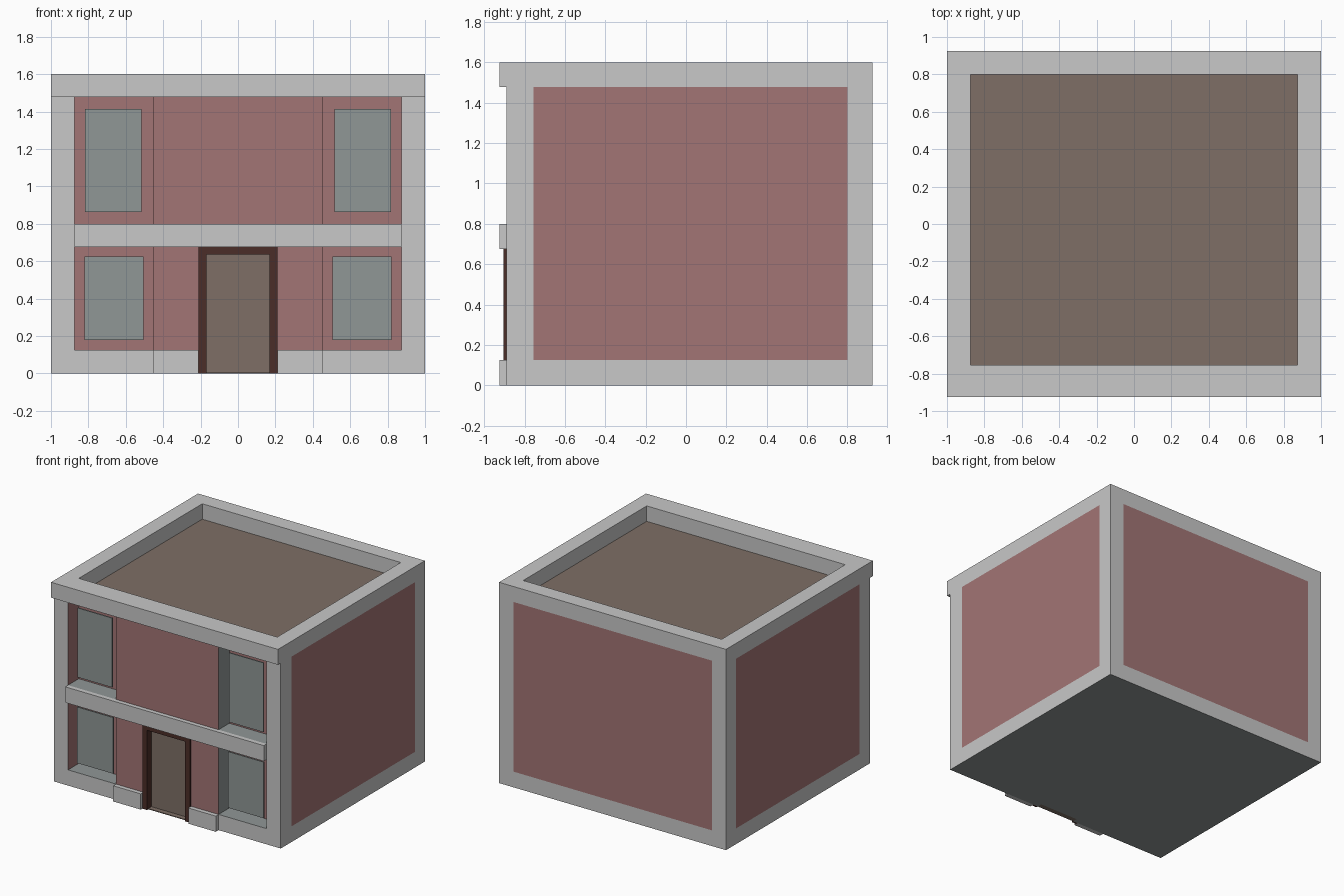
import bpy
import bmesh
from mathutils import Vector

cube = bpy.data.objects.get("Cube")
if cube:
    bpy.data.objects.remove(cube, do_unlink=True)


def material(name, rgb):
    m = bpy.data.materials.new(name)
    m.use_nodes = True
    m.diffuse_color = (*rgb, 1)
    for node in m.node_tree.nodes:
        if node.type == 'BSDF_PRINCIPLED':
            node.inputs["Base Color"].default_value = (*rgb, 1)
    return m


concrete = material("light grey concrete", (.578, .578, .578))
plaster = material("dusty pink plaster", (.362, .178, .178))
glass = material("grey teal glass", (.279, .309, .305))
tan = material("warm brown", (.209, .159, .133))
timber = material("dark timber", (.070, .026, .021))
PALETTE = [concrete, plaster, glass, tan, timber]
GREY, PINK, TEAL, BROWN, DARK = range(len(PALETTE))

# Shared dimensions
SIDE, BAY = .875, .452
FRONT, BACK, LIP = -.89, .925, -.925
INNER_FRONT, INNER_BACK = -.755, .80
BASE, CEILING, TOP = .125, 1.477, 1.6
BAND_LOW, BAND_TOP = .675, .80
DOOR_X, DOOR_Z, DOOR_Y = .168, .635, -.85


def box(name, x, y, z, mat=None):
    """Box between the given (low, high) pairs."""
    bm = bmesh.new()
    bmesh.ops.create_cube(bm, size=1)
    for v in bm.verts:
        v.co = Vector(r[1] if c > 0 else r[0] for c, r in zip(v.co, (x, y, z)))
    mesh = bpy.data.meshes.new(name)
    bm.to_mesh(mesh)
    bm.free()
    obj = bpy.data.objects.new(name, mesh)
    bpy.context.collection.objects.link(obj)
    if mat:
        mesh.materials.append(mat)
    return obj


def mirrored(low, high, side):
    return (low, high) if side > 0 else (-high, -low)


# Main block with roof well, four window bays and door opening carved out
body = box("house_body", (-1, 1), (FRONT, BACK), (0, TOP))
cutters = [
    box("roof_cutter", (-SIDE, SIDE), (INNER_FRONT, INNER_BACK), (CEILING, 2)),
    box("door_cutter", (-DOOR_X, DOOR_X), (-1, DOOR_Y), (-.1, DOOR_Z)),
]
for side in (1, -1):
    for z in ((BASE, BAND_LOW), (BAND_TOP, CEILING)):
        cutters.append(box("bay_cutter", mirrored(BAY, SIDE, side), (-1, INNER_FRONT), z))
for cutter in cutters:
    cutter.hide_render = True
    mod = body.modifiers.new("carve", 'BOOLEAN')
    mod.operation = 'DIFFERENCE'
    mod.solver = 'EXACT'
    mod.object = cutter
bpy.context.view_layer.update()
carved = bpy.data.meshes.new_from_object(
    body.evaluated_get(bpy.context.evaluated_depsgraph_get()))
body.modifiers.clear()
body.data = carved
for cutter in cutters:
    bpy.data.objects.remove(cutter, do_unlink=True)

# Cut the borders of the painted panels into the faces
bm = bmesh.new()
bm.from_mesh(carved)
cuts = [((-SIDE, 0, 0), 'X'), ((SIDE, 0, 0), 'X'),
        ((0, INNER_FRONT, 0), 'Y'), ((0, INNER_BACK, 0), 'Y'),
        ((0, 0, BASE), 'Z'), ((0, 0, CEILING), 'Z')]
for point, axis in cuts:
    normal = [float(a == axis) for a in 'XYZ']
    bmesh.ops.bisect_plane(bm, geom=bm.verts[:] + bm.edges[:] + bm.faces[:],
                           dist=1e-5, plane_co=point, plane_no=normal)


def paint(face):
    """Colour index of a body face from its position and direction."""
    c, n = face.calc_center_median(), face.normal
    across, storey = abs(c.x) < SIDE, BASE < c.z < CEILING
    if abs(n.z) > .5:
        if c.z > TOP - .01:
            return GREY
        if n.z > 0 and c.z > CEILING - .01:
            return BROWN
        return DARK if abs(c.x) < DOOR_X and c.z > .5 else TEAL
    if abs(n.x) > .5:
        if abs(c.x) > .99:
            return PINK if storey and INNER_FRONT < c.y < INNER_BACK else GREY
        if c.z > CEILING:
            return GREY
        if abs(c.x) < DOOR_X + .01:
            return DARK
        return TEAL if abs(c.x) < BAY + .01 else PINK
    if abs(c.x) < DOOR_X and abs(c.y - DOOR_Y) < .01:
        return BROWN
    return PINK if across and storey else GREY


bm.normal_update()
for f in bm.faces:
    f.material_index = paint(f)
carved.materials.clear()
for m in PALETTE:
    carved.materials.append(m)
bm.to_mesh(carved)
bm.free()

# Projecting trim on the front
box("roof_fascia", (-1, 1), (LIP, FRONT), (CEILING, TOP), concrete)
box("balcony_band", (-SIDE, SIDE), (LIP, FRONT), (BAND_LOW, BAND_TOP), concrete)

# Door surround and threshold
FRAME_Y = (-.905, FRONT)
box("door_lintel", (-.21, .21), FRAME_Y, (DOOR_Z, BAND_LOW), timber)
box("door_threshold", (-DOOR_X, DOOR_X), (-.89, DOOR_Y), (0, .006), tan)

for side, label in ((1, "left"), (-1, "right")):
    box(label + "_door_jamb", mirrored(DOOR_X, .21, side), FRAME_Y, (0, DOOR_Z), timber)
    box(label + "_plinth", mirrored(.21, BAY, side), (LIP, FRONT), (0, BASE), concrete)
    # Window panes standing inside the bays
    box(label + "_lower_window", mirrored(.505, .822, side), (-.85, -.841), (.178, .625), glass)
    box(label + "_upper_window", mirrored(.515, .818, side), (-.85, -.841), (.863, 1.415), glass)
